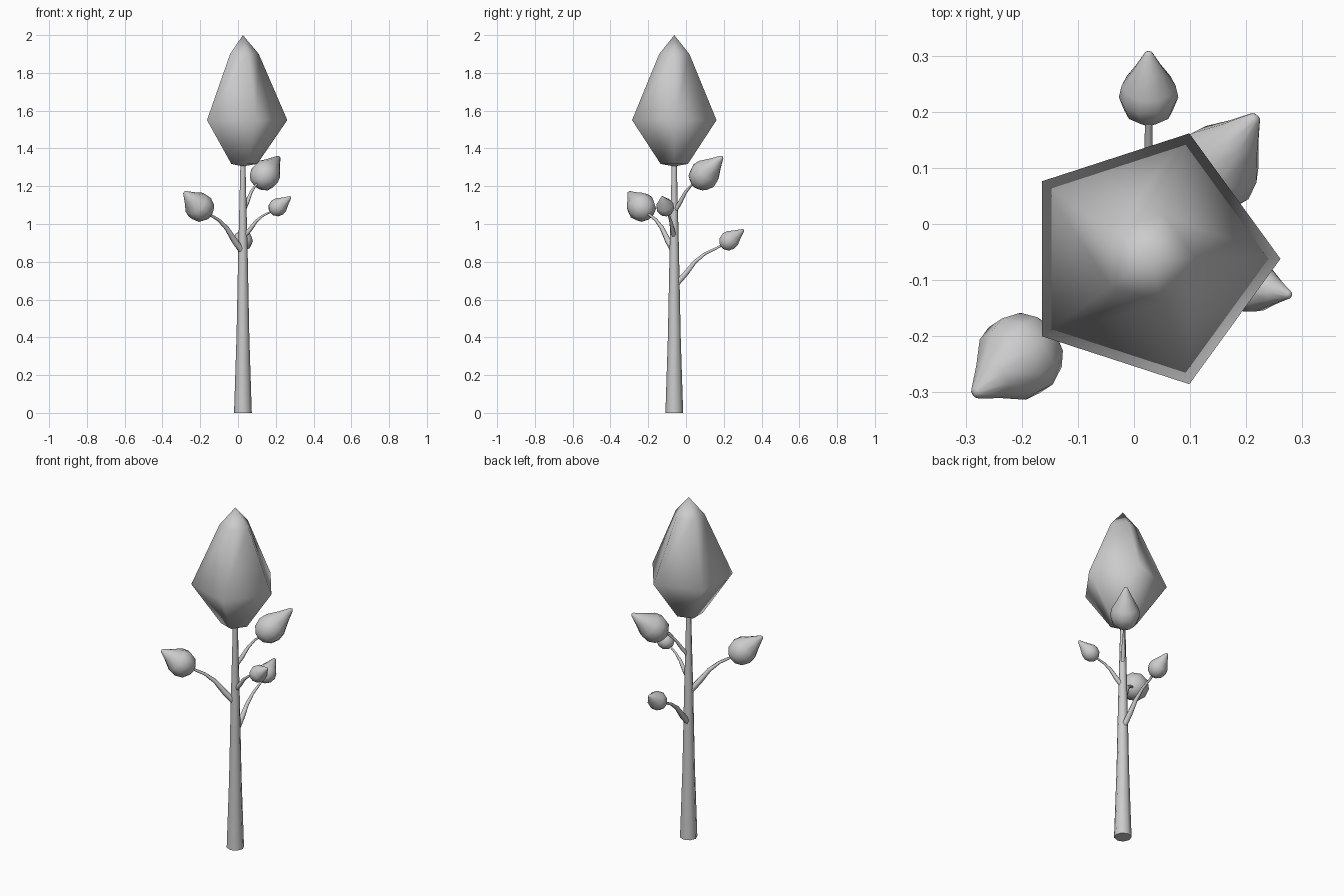
import bpy, bmesh, math
from mathutils import Vector

if "Cube" in bpy.data.objects:
    bpy.data.objects.remove(bpy.data.objects["Cube"])

AXIS = Vector((0.026, -0.062, 0))


def lathe(name, profile, sides, origin, direction=(0, 0, 1)):
    """Revolve (height, radius) pairs around a direction; radius 0 makes a pole."""
    bm = bmesh.new()
    rot = Vector((0, 0, 1)).rotation_difference(Vector(direction).normalized())
    rings = []
    for h, r in profile:
        n = 1 if r == 0 else sides
        rings.append([bm.verts.new(Vector(origin) + rot @ Vector((
            r * math.cos(2 * math.pi * i / sides),
            r * math.sin(2 * math.pi * i / sides), h))) for i in range(n)])
    for a, b in zip(rings, rings[1:]):
        for i in range(sides):
            j = (i + 1) % sides
            if len(a) == 1:
                bm.faces.new((a[0], b[j], b[i]))
            elif len(b) == 1:
                bm.faces.new((a[i], a[j], b[0]))
            else:
                bm.faces.new((a[i], a[j], b[j], b[i]))
    for f in bm.faces:
        f.smooth = True
    bmesh.ops.recalc_face_normals(bm, faces=bm.faces)
    me = bpy.data.meshes.new(name)
    bm.to_mesh(me)
    bm.free()
    ob = bpy.data.objects.new(name, me)
    bpy.context.collection.objects.link(ob)
    return ob


def branch(name, start_z, bud, thick):
    """Tapering S-shaped twig from the trunk to the bud centre."""
    shape = [(0.02, -0.06, 1), (0.2, 0.2, 0.95), (0.38, 0.5, 0.7),
             (0.57, 0.7, 0.5), (0.78, 0.83, 0.4), (1, 1, 0.4)]
    cu = bpy.data.curves.new(name, 'CURVE')
    cu.dimensions = '3D'
    cu.bevel_depth = thick
    cu.bevel_resolution = 1
    cu.use_fill_caps = True
    sp = cu.splines.new('POLY')
    sp.points.add(len(shape) - 1)
    for p, (t, s, r) in zip(sp.points, shape):
        xy = AXIS.lerp(bud, t)
        p.co = (xy.x, xy.y, start_z + s * (bud.z - start_z), 1)
        p.radius = r
    sp.use_smooth = True
    bpy.context.collection.objects.link(bpy.data.objects.new(name, cu))


# trunk
trunk = lathe("trunk", [(0, 0), (0, 0.047), (0.4, 0.034), (0.85, 0.025),
                        (1.33, 0.013), (1.33, 0)], 8, AXIS)
bpy.context.view_layer.objects.active = trunk
trunk.select_set(True)
bpy.ops.object.shade_smooth_by_angle(angle=math.radians(50))

# five-sided crown
lathe("crown", [(1.305, 0), (1.318, 0.076), (1.55, 0.235),
                (1.9, 0.084), (2.0, 0)], 5, AXIS)

# side buds: centre, tip, radius, height where the twig starts, twig thickness
BUDS = {
    "back": ((0.026, 0.226, 0.910), (0.026, 0.308, 0.971), 0.053, 0.69, 0.017),
    "left": ((-0.202, -0.235, 1.088), (-0.286, -0.305, 1.170), 0.078, 0.87, 0.017),
    "upper": ((0.140, 0.092, 1.255), (0.219, 0.194, 1.358), 0.080, 1.08, 0.012),
    "right": ((0.208, -0.110, 1.087), (0.281, -0.127, 1.145), 0.048, 0.94, 0.013),
}
for key, (c, tip, r, z, thick) in BUDS.items():
    c, tip = Vector(c), Vector(tip)
    length = (tip - c).length
    prof = [(-0.97 * r, 0), (-0.88 * r, 0.42 * r), (-0.55 * r, 0.82 * r),
            (0, r), (0.25 * length, 0.91 * r), (0.6 * length, 0.5 * r),
            (0.95 * length, 0.14 * r), (length, 0)]
    lathe(key + "_bud", prof, 10, c, tip - c)
    branch(key + "_branch", z, c, thick)
